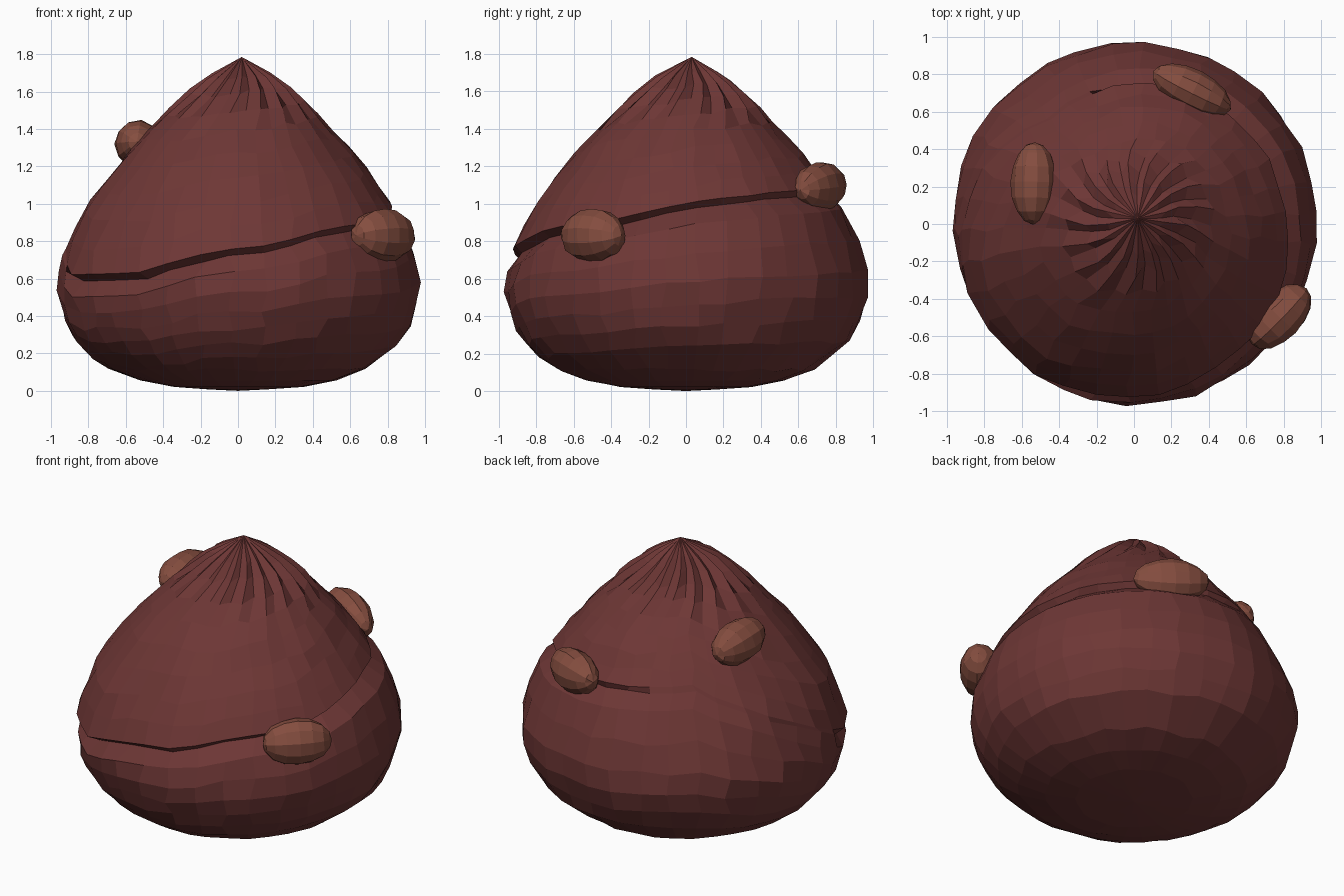
import bpy, bmesh, math, random
from mathutils import Matrix, Vector

if "Cube" in bpy.data.objects:
    bpy.data.objects.remove(bpy.data.objects["Cube"])

random.seed(4)
SEG = 34


def material(name, color):
    m = bpy.data.materials.new(name)
    m.diffuse_color = color
    m.use_nodes = True
    m.node_tree.nodes["Principled BSDF"].inputs["Base Color"].default_value = m.diffuse_color
    return m


def lerp_table(table, x):
    for (a, va), (b, vb) in zip(table, table[1:]):
        if x <= b:
            return va + (vb - va) * max(0, x - a) / (b - a)
    return table[-1][1]


# silhouette radius by height
PROFILE = [(0, 0), (.015, .3), (.03, .42), (.08, .62), (.16, .77), (.28, .89), (.42, .95),
           (.57, .985), (.72, .945), (.9, .88), (1.1, .745), (1.3, .585), (1.42, .465),
           (1.54, .34), (1.65, .21), (1.73, .105), (1.78, 0)]
# groove height and depth by angle in degrees, climbing from front left round to the back
GROOVE_Z = [(130, 1.08), (165, .85), (200, .56), (235, .57), (262, .69), (282, .72), (303, .81),
            (330, .85), (360, .95), (395, 1.0), (450, 1.04), (490, 1.08)]
GROOVE_D = [(130, .0), (195, .0), (208, .1), (235, .09), (260, .06), (280, .04), (300, .07),
            (330, .09), (360, .06), (400, .05), (450, .035), (490, 0)]
LOW = [.012, .03, .08, .16, .27, .39, .52, .66, .83]
HIGH = [.12, .25, .38, .51, .63, .74, .84, .92]

brown = material("chocolate", (.155, .038, .036, 1))
tan = material("nut", (.235, .075, .05, 1))

# body: teardrop rings that follow the spiral groove
bm = bmesh.new()
rings = [[] for _ in range(len(LOW) + 3 + len(HIGH))]
for i in range(SEG):
    deg = 130 + 360 * i / SEG
    zg, depth = lerp_table(GROOVE_Z, deg), lerp_table(GROOVE_D, deg)
    lo, hi = zg - .06, zg + .06
    rows = [(lo * (f if k > 3 else f * .7 / lo), 0) for k, f in enumerate(LOW)]
    rows += [(lo, 0), (zg + .025, depth), (hi, 0)]
    rows += [(hi + (1.76 - hi) * f, 0) for f in HIGH]
    for k, (z, d) in enumerate(rows):
        inner = len(LOW) <= k < len(LOW) + 3
        z += random.uniform(-.012, .012) * (0 if k < 3 or inner else 1)
        r = lerp_table(PROFILE, z) - d
        r += random.uniform(-.014, .008) * min(1, r * 2)
        fold = max(0, min(1, (z - 1.4) / .25))       # pinched folds near the tip
        r *= 1 + .11 * fold * (-1) ** i
        a = math.radians(deg) + .25 * fold + random.uniform(-.025, .025)
        c = .02 * z / 1.78
        rings[k].append(bm.verts.new((r * math.cos(a) + c, r * math.sin(a) + c, z)))
for a, b in zip(rings, rings[1:]):
    for i in range(SEG):
        j = (i + 1) % SEG
        bm.faces.new((a[i], a[j], b[j], b[i]))
base, tip = bm.verts.new((0, 0, 0)), bm.verts.new((.02, .03, 1.785))
for i in range(SEG):
    j = (i + 1) % SEG
    bm.faces.new((base, rings[0][j], rings[0][i]))
    bm.faces.new((tip, rings[-1][i], rings[-1][j]))
mesh = bpy.data.meshes.new("chocolate_body")
bm.to_mesh(mesh)
bm.free()
body = bpy.data.objects.new("chocolate_body", mesh)
body.data.materials.append(brown)
bpy.context.collection.objects.link(body)


# nuts: stretched low-poly spheres pressed into the surface
def nut(name, loc, along, length, width, height):
    bm = bmesh.new()
    bmesh.ops.create_uvsphere(bm, u_segments=11, v_segments=8, radius=.5)
    for v in bm.verts:
        v.co *= random.uniform(.97, 1.02)
    x = Vector(along).normalized()
    y = Vector((0, 0, 1)).cross(x).normalized()
    rot = Matrix((x, y, x.cross(y))).transposed().to_4x4()
    # sphere poles point along the nut's length
    m = Matrix.Translation(loc) @ rot @ Matrix.Diagonal((length, width, height, 1))
    bm.transform(m @ Matrix.Rotation(math.pi / 2, 4, 'Y'))
    me = bpy.data.meshes.new(name)
    bm.to_mesh(me)
    bm.free()
    ob = bpy.data.objects.new(name, me)
    me.materials.append(tan)
    bpy.context.collection.objects.link(ob)


nut("nut_front_right", (.775, -.495, .83), (.7, .72, .0), .42, .26, .29)
nut("nut_back_right", (.31, .715, 1.09), (.9, -.45, -.08), .46, .23, .27)
nut("nut_left", (-.535, .22, 1.32), (.02, 1, -.05), .44, .25, .26)
